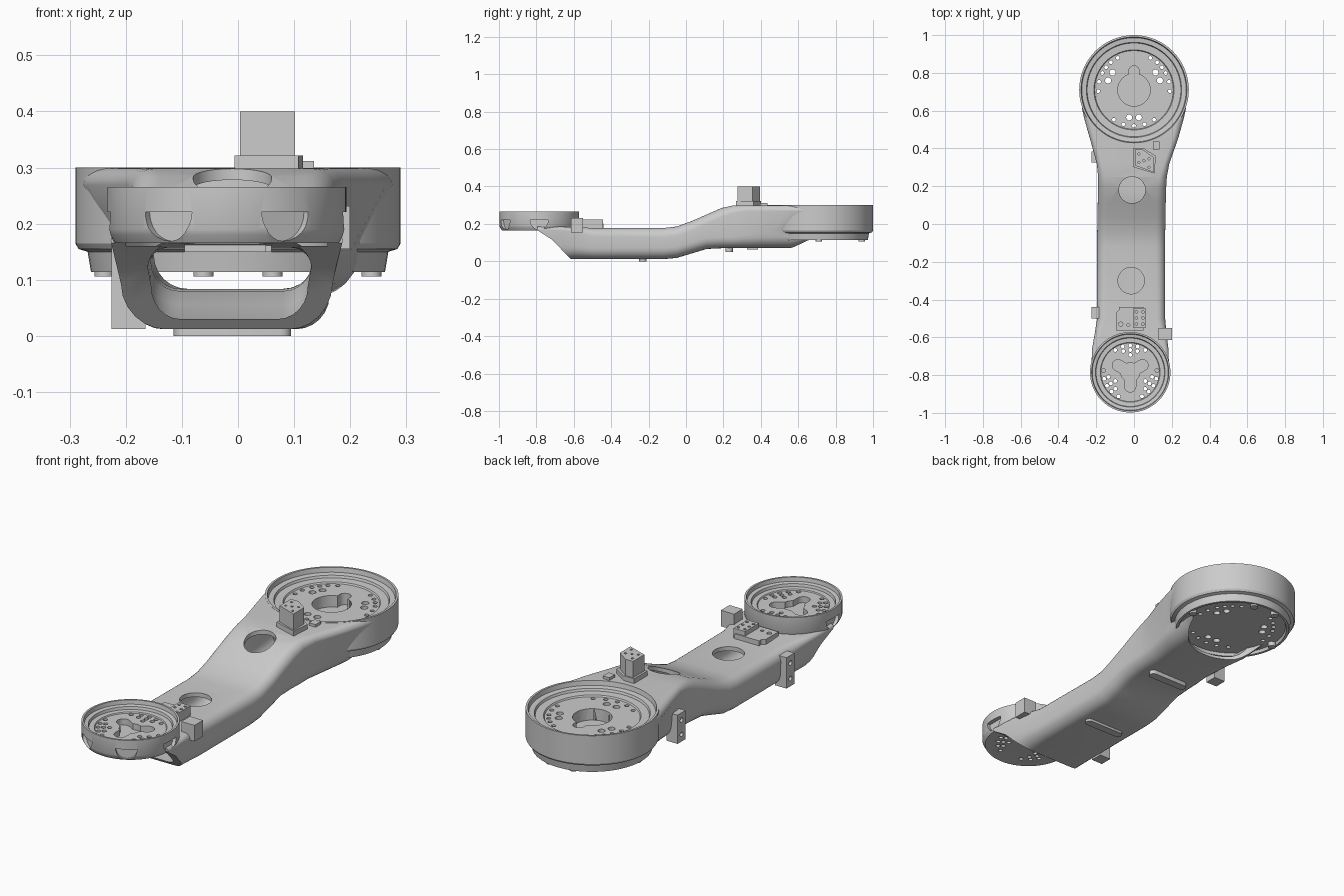
import bpy, bmesh, math
from mathutils import Matrix, Vector

if "Cube" in bpy.data.objects:
    bpy.data.objects.remove(bpy.data.objects["Cube"])

BIG = (0.0, 0.71)       # centre of large flange
SMALL = (-0.02, -0.785)  # centre of small flange


def finish(name, bm):
    bmesh.ops.recalc_face_normals(bm, faces=bm.faces)
    me = bpy.data.meshes.new(name)
    bm.to_mesh(me)
    bm.free()
    ob = bpy.data.objects.new(name, me)
    bpy.context.collection.objects.link(ob)
    return ob


def bridge(bm, rings, caps=True):
    n = len(rings[0])
    for a, b in zip(rings, rings[1:]):
        for i in range(n):
            bm.faces.new((a[i], a[(i + 1) % n], b[(i + 1) % n], b[i]))
    if caps:
        bm.faces.new(rings[0])
        bm.faces.new(rings[-1])


def prism(name, pts, lo, hi, mat=Matrix()):
    bm = bmesh.new()
    bridge(bm, [[bm.verts.new(mat @ Vector((x, y, z))) for x, y in pts] for z in (lo, hi)])
    return finish(name, bm)


def box(name, x0, x1, y0, y1, z0, z1):
    return prism(name, [(x0, y0), (x1, y0), (x1, y1), (x0, y1)], z0, z1)


def cylinders(name, items, n=24):
    """items: (x, y, radius, z0, z1), all in one mesh"""
    bm = bmesh.new()
    for x, y, r, z0, z1 in items:
        bridge(bm, [[bm.verts.new((x + r * math.cos(k * math.tau / n), y + r * math.sin(k * math.tau / n), z))
                     for k in range(n)] for z in (z0, z1)])
    return finish(name, bm)


def lathe(name, centre, profile, n=96):
    bm = bmesh.new()
    bridge(bm, [[bm.verts.new((centre[0] + r * math.cos(k * math.tau / n),
                               centre[1] + r * math.sin(k * math.tau / n), z))
                 for k in range(n)] for r, z in profile])
    return finish(name, bm)


def loft(name, sections, n=7):
    """sections: (y, xc, half width top, half width bottom, z0, z1, top radius, bottom radius)"""
    bm = bmesh.new()
    rings = []
    for y, xc, ht, hb, z0, z1, rt, rb in sections:
        ring = []
        for cx, cz, r, a0 in ((ht - rt, z1 - rt, rt, 0), (rt - ht, z1 - rt, rt, 90),
                              (rb - hb, z0 + rb, rb, 180), (hb - rb, z0 + rb, rb, 270)):
            for k in range(n):
                a = math.radians(a0 + 90 * k / (n - 1))
                ring.append(bm.verts.new((xc + cx + r * math.cos(a), y, cz + r * math.sin(a))))
        rings.append(ring)
    bridge(bm, rings)
    return finish(name, bm)


def cut(ob, *cutters):
    for c in cutters:
        m = ob.modifiers.new("cut", 'BOOLEAN')
        m.operation, m.solver, m.object = 'DIFFERENCE', 'EXACT', c
        bpy.context.view_layer.objects.active = ob
        bpy.ops.object.modifier_apply(modifier=m.name)
        bpy.data.objects.remove(c)


# hollow cranked arm
secs = [(-0.80, -0.02, .207, .190, .012, .185, .015, .08),
        (-0.66, -0.02, .202, .188, .012, .185, .02, .08),
        (-0.58, -0.018, .190, .182, .012, .183, .03, .07),
        (-0.50, -0.015, .180, .178, .012, .178, .045, .06),
        (-0.12, -0.015, .180, .178, .012, .178, .05, .06),
        (-0.05, -0.015, .180, .178, .018, .186, .05, .06),
        (0.03, -0.013, .180, .178, .042, .215, .05, .06),
        (0.11, -0.012, .180, .178, .066, .25, .05, .06),
        (0.19, -0.010, .180, .178, .070, .285, .05, .06),
        (0.25, -0.008, .182, .178, .070, .298, .04, .06),
        (0.32, -0.005, .192, .180, .070, .299, .03, .07),
        (0.45, 0.0, .233, .200, .070, .299, .03, .08),
        (0.56, 0.0, .264, .215, .070, .299, .03, .08),
        (0.61, 0.0, .275, .220, .085, .299, .03, .07),
        (0.67, 0.0, .282, .240, .118, .299, .03, .05)]
arm = loft("arm_body", secs)
inner = [(y, xc, ht - .03, hb - .035, z0 + .014, z1 - .02, max(rt - .005, .015), max(rb - .01, .03))
         for y, xc, ht, hb, z0, z1, rt, rb in secs[2:-2]]
inner.insert(0, (-0.66, -0.015, .148, .14, .032, .166, .04, .055))
inner.insert(0, (-0.9, -0.015, .14, .135, .042, .166, .05, .055))
inner.append((0.7, 0, .22, .18, .080, .26, .03, .05))
yz = Matrix(((0, 0, 1, 0), (1, 0, 0, 0), (0, 1, 0, 0), (0, 0, 0, 1)))
cut(arm, loft("tunnel_cutter", inner),
    prism("front_slant_cutter", [(-1.1, -.05), (-.56, -.05), (-.615, .012), (-.72, .118), (-.795, .166),
                                 (-.795, .3), (-1.1, .3)], -.5, .5, yz),
    cylinders("large_seat_cutter", [(*BIG, .262, .125, .5)], 96),
    cylinders("large_rim_cutter", [(*BIG, .285, .2, .5)], 96),
    cylinders("large_mouth_cutter", [(*BIG, .205, -.05, .2)], 64),
    cylinders("small_seat_cutter", [(*SMALL, .18, .16, .4)], 64),
    cylinders("access_hole_cutter", [(-.01, .18, .07, .17, .5), (-.015, -.30, .07, .1, .4)], 48))

# large flange: stepped cup with keyhole recess and bolt holes
large = lathe("large_flange", BIG, [
    (.0005, .128), (.245, .128), (.250, .114), (.262, .114), (.268, .15), (.284, .155), (.29, .165),
    (.29, .30), (.280, .30), (.276, .278), (.252, .275), (.248, .264), (.212, .262), (.208, .255), (.0005, .255)])
bx, by = BIG


def polar(c, r, deg, rad):
    a = math.radians(deg)
    return (c[0] + r * math.cos(a), c[1] + r * math.sin(a), rad, .02, .4)


half = [(.19, 182, .010), (.19, 167, .010), (.19, 152, .010), (.19, 141, .010), (.19, 130, .010), (.19, 117, .010),
        (.146, 160, .016), (.146, 141, .016)]
holes = [polar(BIG, r, a, s) for r, d, s in half for a in (d, 180 - d)]
holes += [polar(BIG, .19, a, .010) for a in (236, 253, 270, 287, 304)]
holes += [polar(BIG, .148, a, .016) for a in (260, 280)]
cut(large, cylinders("bolt_cutter", holes, 16),
    cylinders("recess_cutter", [(bx, by, .086, .20, .4)], 48),
    box("key_cutter", bx - .027, bx + .027, by + .02, by + .10, .20, .41),
    cylinders("key_end_cutter", [(bx, by + .10, .0275, .20, .42)], 24))

# small flange: stepped cup with three-lobed recess, bolt holes and skirt pockets
small = lathe("small_flange", SMALL, [
    (.0005, .168), (.185, .168), (.200, .166), (.209, .18), (.213, .19), (.213, .265), (.204, .265),
    (.201, .246), (.184, .243), (.181, .230), (.158, .229), (.155, .224), (.0005, .224)])
sx, sy = SMALL
holes = []
for base in (90, 210, 330):
    holes += [polar(SMALL, .142, base + d, .010) for d in (-34, -16, 0, 16, 34)]
    holes += [polar(SMALL, .118, base + d, .010) for d in (-18, 0, 18)]
    holes += [polar(SMALL, .092, base, .010)]
cut(small, cylinders("bolt_cutter", holes, 16),
    cylinders("recess_cutter", [(sx, sy, .05, .195, .4)], 40))
for ang in (30, 150, 270):
    rot = Matrix.Translation((sx, sy, 0)) @ Matrix.Rotation(math.radians(ang), 4, 'Z')
    lobe = [(0.01, -.03), (.075, -.03)] + [(.075 + .03 * math.cos(t), .03 * math.sin(t))
                                          for t in (math.radians(d) for d in range(-67, 70, 22))]
    cut(small, prism("lobe_cutter", lobe + [(.075, .03), (.01, .03)], .195, .41, rot))
for ang in (0, 180, 240, 300):
    # half-round profile swept radially into the skirt
    rot = Matrix.Translation((sx, sy, 0)) @ Matrix.Rotation(math.radians(ang), 4, 'Z') @ yz
    arc = [(.048 * math.cos(math.radians(d)), .221 + .052 * math.sin(math.radians(d))) for d in range(180, 361, 15)]
    cut(small, prism("pocket_cutter", arc, .192, .3, rot))

# low bosses under the large flange
cylinders("underside_bosses", [(bx + .238 * math.cos(a), by + .238 * math.sin(a), .018, .106, .14)
                               for a in (math.radians(d) for d in (0, 75, 105, 180))])

# side cable brackets, left pair with bolt holes
for name, y0, y1, z0, z1 in (("left_front_bracket", -.50, -.44, .012, .16), ("left_rear_bracket", .325, .385, .062, .20)):
    br = box(name, -.225, -.165, y0, y1, z0, z1)
    for t in (.25, .75):
        c = (y0 + y1) / 2, z0 + (z1 - z0) * t
        cut(br, prism("hole_cutter", [(c[0] + .011 * math.cos(k * math.tau / 16), c[1] + .011 * math.sin(k * math.tau / 16))
                                      for k in range(16)], -.25, -.20, yz))
box("right_bracket", .13, .20, -.615, -.55, .155, .232)

# tall post on the upper arm
post_pts = [(.004, .395), (.045, .395), (.102, .355), (.102, .275), (.06, .29), (.004, .31)]
post = prism("upper_post", post_pts, .28, .40)
cut(post, cylinders("hole_cutter", [(x, y, .006, .38, .45) for x, y in ((.025, .37), (.025, .325), (.08, .345), (.08, .30), (.052, .335))], 12))
prism("upper_post_base", [(-.006, .402), (.05, .402), (.116, .36), (.108, .268), (.06, .282), (-.006, .302)], .28, .322)
box("small_clip", .10, .135, .395, .437, .29, .312)

# cable bracket behind the small flange
mount = box("lower_mount", -.002, .06, -.55, -.445, .15, .224)
cut(mount, cylinders("hole_cutter", [(x, y, .007, .2, .3) for x in (.013, .047) for y in (-.53, -.497, -.465)], 12))
plate = prism("lower_mount_plate", [(-.095, -.565), (.05, -.565), (.05, -.44), (-.08, -.44), (-.08, -.455), (-.095, -.47)], .15, .202)
cut(plate, cylinders("hole_cutter", [(-.07, -.53, .011, .18, .3), (-.03, -.535, .008, .18, .3)], 16))

# rounded bars under the arm
for name, y, z0, z1 in (("front_foot_bar", -.23, 0, .02), ("rear_foot_bar", .23, .05, .08)):
    pts = [(-.01 + s * .085 + .02 * math.cos(math.radians(a + d)), y + .02 * math.sin(math.radians(a + d)))
           for s, a in ((1, -90), (-1, 90)) for d in range(0, 181, 20)]
    prism(name, pts, z0, z1)

# smooth shading with sharp edges kept
for ob in bpy.context.scene.objects:
    ob.select_set(True)
bpy.context.view_layer.objects.active = arm
bpy.ops.object.shade_smooth_by_angle(angle=math.radians(30))
